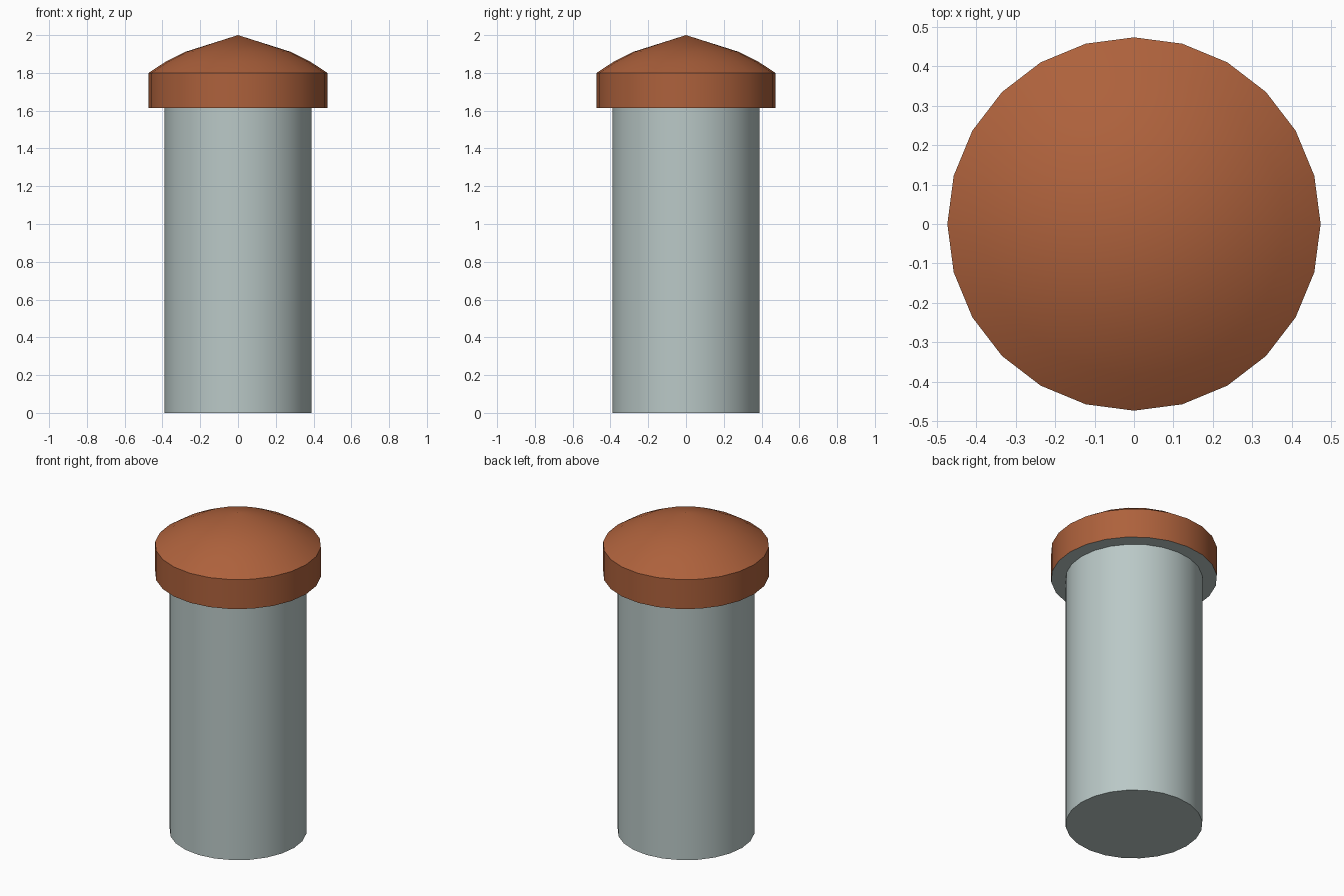
import bpy, bmesh, math

if "Cube" in bpy.data.objects:
    bpy.data.objects.remove(bpy.data.objects["Cube"])

SIDES = 24


def lathe(name, profile, color=None):
    """Revolve a (radius, z) profile around z; radius 0 becomes a pole."""
    bm = bmesh.new()
    rings = []
    for r, z in profile:
        if r == 0:
            rings.append([bm.verts.new((0, 0, z))] * SIDES)
        else:
            rings.append([bm.verts.new((r * math.cos(math.tau * i / SIDES),
                                        r * math.sin(math.tau * i / SIDES), z))
                          for i in range(SIDES)])
    for low, high in zip(rings, rings[1:]):
        for i in range(SIDES):
            j = (i + 1) % SIDES
            bm.faces.new(list(dict.fromkeys((low[i], low[j], high[j], high[i]))))
    mesh = bpy.data.meshes.new(name)
    bm.to_mesh(mesh)
    bm.free()
    obj = bpy.data.objects.new(name, mesh)
    bpy.context.collection.objects.link(obj)
    if color:
        mat = bpy.data.materials.new(name + "_paint")
        mat.diffuse_color = color
        mat.use_nodes = True
        mat.node_tree.nodes["Principled BSDF"].inputs["Base Color"].default_value = mat.diffuse_color
        mesh.materials.append(mat)
    bpy.ops.object.select_all(action='DESELECT')
    obj.select_set(True)
    bpy.context.view_layer.objects.active = obj
    bpy.ops.object.shade_smooth_by_angle(angle=math.radians(30))
    return obj


# Column with its flat base and the flat grey underside of the cap
lathe("column", [(0, 0), (0.39, 0), (0.39, 1.615), (0.473, 1.615)],
      (0.49, 0.58, 0.57, 1))

# Cap: straight rim band and a shallow pointed dome
lathe("cap", [(0.473, 1.615), (0.473, 1.80), (0.385, 1.858),
              (0.277, 1.912), (0, 2.0)],
      (0.42, 0.12, 0.045, 1))
